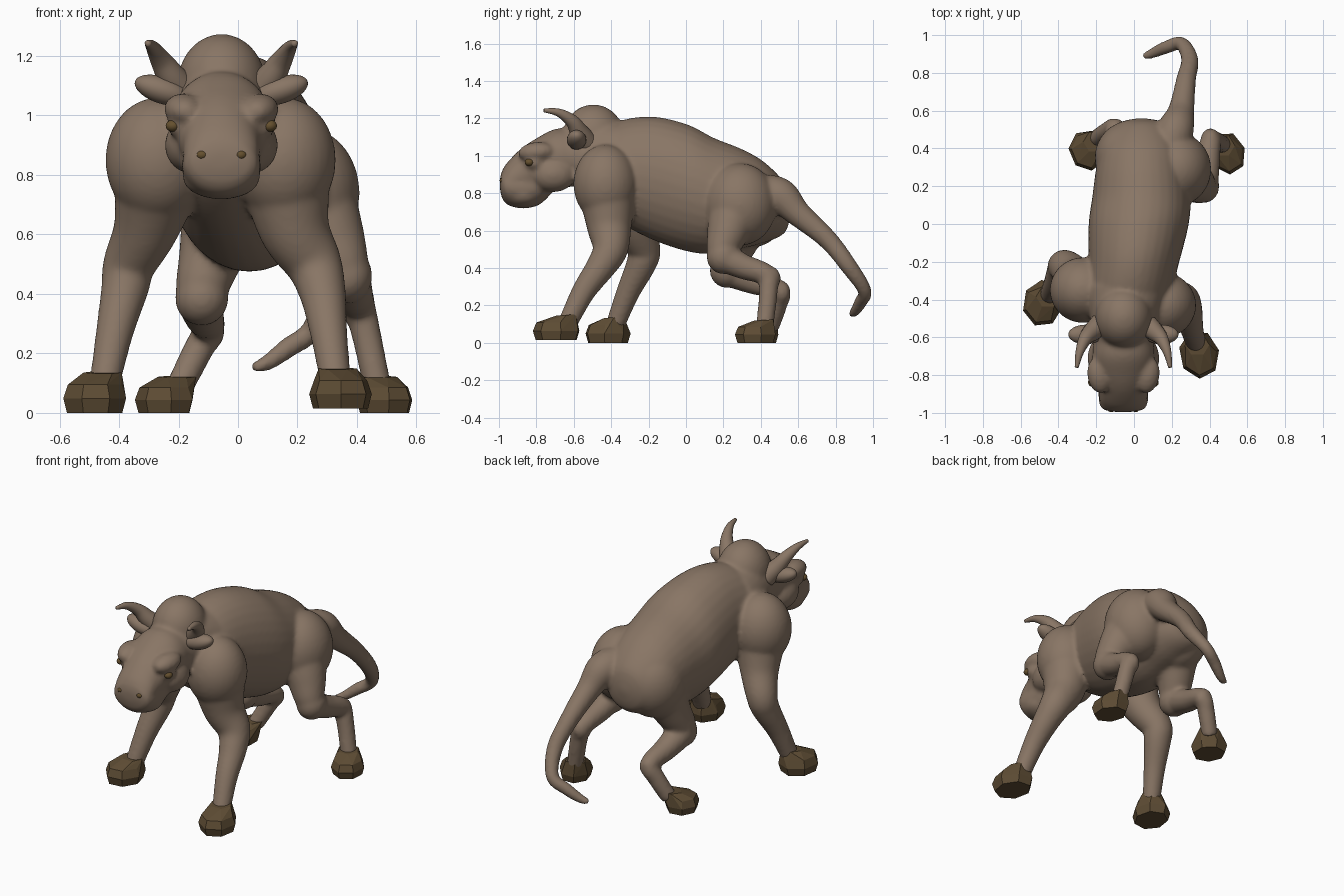
import bpy, bmesh, math
from mathutils import Vector, Matrix

cube = bpy.data.objects.get("Cube")
if cube:
    bpy.data.objects.remove(cube)


def material(name, rgb):
    m = bpy.data.materials.new(name)
    m.use_nodes = True
    m.diffuse_color = (*rgb, 1)
    m.node_tree.nodes["Principled BSDF"].inputs["Base Color"].default_value = (*rgb, 1)
    return m


HIDE = material("brown hide", (0.25, 0.18, 0.13))
HORN = material("dark hoof", (0.11, 0.072, 0.034))
EYE = material("amber brown", (0.13, 0.08, 0.028))


def finish(name, bm, mat, smooth=True):
    bmesh.ops.recalc_face_normals(bm, faces=bm.faces)
    mesh = bpy.data.meshes.new(name)
    bm.to_mesh(mesh)
    bm.free()
    mesh.materials.append(mat)
    for p in mesh.polygons:
        p.use_smooth = smooth
    ob = bpy.data.objects.new(name, mesh)
    bpy.context.collection.objects.link(ob)
    return ob


def spline(pts, steps):
    """Catmull-Rom through stations of any dimension."""
    pts = [Vector(p) for p in pts]
    out = []
    for i in range(len(pts) - 1):
        b, c = pts[i], pts[i + 1]
        a = pts[i - 1] if i else b
        d = pts[i + 2] if i + 2 < len(pts) else c
        for k in range(steps):
            t = k / steps
            out.append(b + (c - a) * (t / 2) + (a * 2 - b * 5 + c * 4 - d) * (t * t / 2)
                       + (b * 3 - a - c * 3 + d) * (t ** 3 / 2))
    return out + [pts[-1]]


def loft(name, stations, upright=False, sides=32, steps=6):
    """Skin through stations of x, y, z, radius and an optional second radius."""
    st = spline([s if len(s) > 4 else (*s, s[3]) for s in stations], steps)
    bm = bmesh.new()
    rings = []
    for i, s in enumerate(st):
        ahead, back = st[min(i + 1, len(st) - 1)], st[max(i - 1, 0)]
        tan = Vector((0, 1, 0)) if upright else Vector((ahead - back)[:3]).normalized()
        side = Vector((1, 0, 0))
        side = (side - tan * side.dot(tan)).normalized()
        up = side.cross(tan)
        ring = []
        for k in range(sides):
            a = math.tau * k / sides
            ring.append(bm.verts.new(Vector(s[:3]) + side * (math.cos(a) * s[3])
                                     + up * (math.sin(a) * s[4])))
        rings.append(ring)
    for r, q in zip(rings, rings[1:]):
        for k in range(sides):
            n = (k + 1) % sides
            bm.faces.new((r[k], r[n], q[n], q[k]))
    bm.faces.new(rings[0])
    bm.faces.new(rings[-1])
    return finish(name, bm, HIDE)


def ball(name, at, size, mat=HIDE, turn=(0, 0, 0)):
    bm = bmesh.new()
    bmesh.ops.create_uvsphere(bm, u_segments=32, v_segments=18, radius=1)
    ob = finish(name, bm, mat)
    ob.location, ob.scale, ob.rotation_euler = at, size, turn
    return ob


def hoof(name, at, half, height, ankle, turn):
    """Faceted hoof: wide sole, sloping toe, broad top around the ankle."""
    bm = bmesh.new()
    rot = Matrix.Rotation(turn, 3, "Z")
    for level, spread in ((0, 0.88), (0.35, 1.0), (0.68, 0.85)):
        for k in range(7):
            a = math.tau * k / 7
            p = rot @ Vector((math.cos(a) * half[0], math.sin(a) * half[1], 0)) * spread
            bm.verts.new(Vector(at) + p + Vector((0, 0, height * level)))
    for k in range(6):
        a = math.tau * k / 6
        bm.verts.new((ankle[0] + math.cos(a) * 0.064, ankle[1] + math.sin(a) * 0.06,
                      at[2] + height * (0.97 + 0.03 * math.sin(a))))
    bmesh.ops.convex_hull(bm, input=bm.verts)
    finish(name, bm, HORN, smooth=False)


# Trunk and neck
body = loft("body", [(-.04, -.56, .93, .02), (-.04, -.53, .92, .11, .14), (-.03, -.4, .92, .21, .25),
                     (0, -.2, .885, .24, .325), (.025, 0, .83, .265, .34), (.04, .15, .785, .26, .31),
                     (.04, .3, .77, .24, .265), (.04, .42, .75, .21, .215),
                     (.04, .53, .72, .13, .13), (.04, .56, .72, .02)], upright=True)
loft("neck", [(-.056, -.72, .98, .14), (-.055, -.58, 1.0, .165), (-.045, -.45, 1.0, .19),
              (-.03, -.33, .96, .22)], upright=True)
ball("neck_hump", (-.055, -.495, 1.1), (.15, .165, .174))

# Shoulders and haunches
ball("left_shoulder", (.155, -.43, .85), (.174, .172, .21))
ball("right_shoulder", (-.27, -.35, .85), (.176, .174, .21))
ball("left_haunch", (.225, .29, .74), (.184, .195, .22))
ball("right_haunch", (-.03, .35, .72), (.178, .193, .21))

# Legs
loft("left_front_leg", [(.16, -.42, .78, .15), (.19, -.41, .62, .12), (.255, -.405, .5, .095),
                        (.285, -.46, .4, .078), (.305, -.55, .27, .063), (.33, -.64, .09, .051)])
loft("right_front_leg", [(-.27, -.34, .78, .15), (-.31, -.28, .62, .11), (-.365, -.225, .5, .089),
                         (-.38, -.24, .42, .08), (-.415, -.31, .27, .063), (-.45, -.38, .09, .051)])
loft("left_hind_leg", [(.25, .27, .72, .15), (.32, .22, .58, .11), (.365, .2, .47, .08),
                       (.385, .3, .41, .068), (.405, .43, .36, .057), (.43, .44, .27, .05),
                       (.47, .42, .08, .047)])
loft("right_hind_leg", [(-.04, .34, .7, .15), (-.09, .27, .53, .11), (-.125, .23, .4, .085),
                        (-.115, .35, .33, .068), (-.1, .5, .28, .053), (-.14, .49, .2, .05),
                        (-.2, .45, .08, .047)])
ball("left_hind_knee", (.367, .2, .46), (.085, .09, .093))
ball("right_hind_knee", (-.122, .22, .385), (.09, .093, .092))
ball("left_hock", (.405, .445, .345), (.053, .062, .067))
ball("right_hock", (-.1, .51, .27), (.055, .049, .062))

# Tail
loft("tail", [(.18, .38, .8, .10), (.22, .5, .785, .098), (.25, .6, .69, .07), (.275, .76, .55, .053),
              (.295, .87, .41, .046), (.25, .955, .28, .037), (.17, .935, .22, .035),
              (.1, .905, .17, .028), (.05, .885, .15, .018)], sides=20)

# Head
CX = -.056
loft("head", [(CX, -.5, 1.0, .13, .14), (CX, -.6, .99, .155, .155), (CX, -.7, .985, .165, .158),
              (CX, -.8, .95, .155, .143), (CX, -.88, .9, .132, .14), (CX, -.95, .86, .123, .11),
              (CX, -.98, .85, .09, .075), (CX, -.99, .85, .02, .02)], upright=True)
loft("muzzle", [(CX, -.7, .9, .12, .08), (CX, -.78, .85, .13, .11), (CX, -.86, .83, .133, .11),
                (CX, -.94, .835, .13, .105), (CX, -.98, .845, .11, .08), (CX, -.995, .85, .05, .03)],
     upright=True)
ball("lower_jaw", (CX, -.87, .79), (.13, .112, .072))

# Paired head parts
for label, s in (("left", 1), ("right", -1)):
    ball(label + "_cheek", (CX + s * .102, -.71, .9), (.088, .12, .095))
    ball(label + "_brow", (CX + s * .128, -.8, 1.02), (.064, .098, .053), turn=(.1, 0, -s * .15))
    ball(label + "_eye_socket", (CX + s * .135, -.81, .965), (.047, .052, .042))
    ball(label + "_eye", (CX + s * .163, -.838, .965), (.024, .024, .02), EYE)
    ball(label + "_nostril", (CX + s * .065, -.976, .867), (.021, .02, .017), EYE)
    ball(label + "_lip_mark", (CX + s * .028, -.976, .805), (.014, .01, .006), HORN)

# Blend all hide masses into one continuous skin
bpy.ops.object.select_all(action="DESELECT")
for ob in bpy.context.collection.objects:
    if ob.type == "MESH" and ob.data.materials[:] == [HIDE]:
        ob.select_set(True)
bpy.context.view_layer.objects.active = body
bpy.ops.object.join()
remesh = body.modifiers.new("skin", "REMESH")
remesh.mode = "VOXEL"
remesh.voxel_size = .012
remesh.use_smooth_shade = True
relax = body.modifiers.new("relax", "SMOOTH")
relax.factor = .5
relax.iterations = 8

# Ears and horns
for label, s in (("left", 1), ("right", -1)):
    ball(label + "_ear", (CX + s * .2, -.585, 1.085), (.095, .052, .045), turn=(0, -s * .32, 0))
    loft(label + "_horn", [(CX + s * .12, -.53, 1.07, .06), (CX + s * .165, -.57, 1.125, .05),
                           (CX + s * .203, -.61, 1.185, .036), (CX + s * .232, -.68, 1.23, .022),
                           (CX + s * .248, -.76, 1.243, .01)], sides=16)

# Hooves
hoof("left_front_hoof", (.345, -.69, .015), (.107, .13), .138, (.335, -.64), .2)
hoof("right_front_hoof", (-.483, -.42, 0), (.108, .125), .14, (-.455, -.385), -.15)
hoof("left_hind_hoof", (.495, .375, 0), (.095, .115), .125, (.47, .415), .3)
hoof("right_hind_hoof", (-.245, .39, 0), (.1, .11), .125, (-.205, .435), .4)
